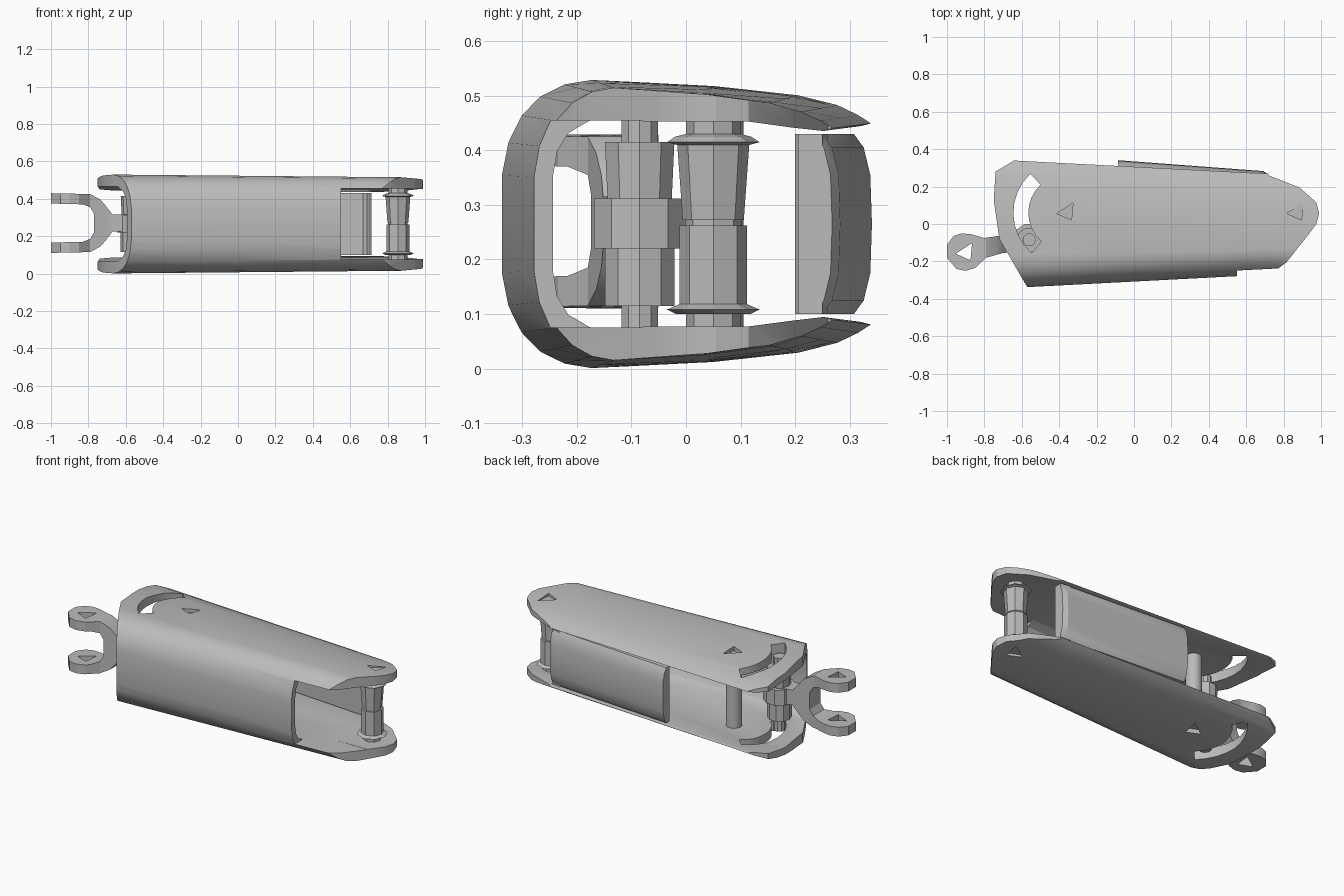
import bpy, bmesh, math

if "Cube" in bpy.data.objects:
    bpy.data.objects.remove(bpy.data.objects["Cube"])

grey = bpy.data.materials.new("steel grey")
grey.use_nodes = True
GREY = (0.5, 0.5, 0.5, 1)
grey.diffuse_color = GREY
grey.node_tree.nodes["Principled BSDF"].inputs["Base Color"].default_value = GREY

MID = 0.265  # mid height of the whole mechanism


def loft(name, rings):
    """Solid from a list of matching closed rings, capped at both ends."""
    bm = bmesh.new()
    loops = [[bm.verts.new(p) for p in ring] for ring in rings]
    n = len(loops[0])
    for a, b in zip(loops, loops[1:]):
        for i in range(n):
            j = (i + 1) % n
            bm.faces.new((a[i], a[j], b[j], b[i]))
    bm.faces.new(loops[0])
    bm.faces.new(loops[-1])
    bmesh.ops.recalc_face_normals(bm, faces=bm.faces)
    mesh = bpy.data.meshes.new(name)
    bm.to_mesh(mesh)
    bm.free()
    mesh.materials.append(grey)
    ob = bpy.data.objects.new(name, mesh)
    bpy.context.collection.objects.link(ob)
    return ob


def prism(name, plan, z0, z1):
    return loft(name, [[(x, y, z) for x, y in plan] for z in (z0, z1)])


def spool(name, centre, steps, sides):
    """Turned part: steps are (z, radius) pairs from bottom to top."""
    ring = [2 * math.pi * i / sides for i in range(sides)]
    return loft(name, [[(centre[0] + r * math.cos(a), centre[1] + r * math.sin(a), z)
                        for a in ring] for z, r in steps])


def cut(ob, tool, operation="DIFFERENCE"):
    mod = ob.modifiers.new("cut", "BOOLEAN")
    mod.object, mod.operation, mod.solver = tool, operation, "EXACT"
    bpy.context.view_layer.objects.active = ob
    bpy.ops.object.modifier_apply(modifier=mod.name)
    bpy.data.objects.remove(tool)


def triangle(x, y, r):
    return [(x + r * math.cos(a), y + r * math.sin(a)) for a in (0.9, 3.4, 5.2)]


def smooth(ob, angle):
    bpy.ops.object.select_all(action="DESELECT")
    ob.select_set(True)
    bpy.context.view_layer.objects.active = ob
    bpy.ops.object.shade_smooth_by_angle(angle=math.radians(angle))


# Housing: tapering C-shaped channel, open at the back
outer = [(.335, .185), (.31, .2), (.27, .218), (.2, .236), (.05, .253), (-.17, .265),
         (-.22, .257), (-.265, .235), (-.3, .2), (-.325, .15), (-.337, .09)]
inner = [(-.295, .09), (-.285, .14), (-.26, .175), (-.21, .2), (.15, .2), (.315, .18)]
outer += [(y, -h) for y, h in reversed(outer)]
inner = [(y, -h) for y, h in reversed(inner)] + inner
section = outer + inner


def station(x):
    t = x + .56
    return [(x, y * (1 - .155 * t), MID + h * (1 - .035 * (x + .75))) for y, h in section]


housing = loft("housing", [station(x) for x in (-.8, 0, .7, 1.05)])
plan = [(-.74, .28), (-.607, .36), (.71, .36), (.72, .26), (.885, .195), (.975, .115),
        (.99, .055), (.975, .0), (.93, -.06), (.815, -.205), (.55, -.4), (-.535, -.4),
        (-.575, -.33), (-.72, -.08), (-.75, .13)]
cut(housing, prism("plan_cutter", plan, -.2, .8), "INTERSECT")

# Window through the front wall at the narrow end
window = [(.55, -.5), (1.2, -.5), (1.2, -.08), (.55, -.08)]
cut(housing, prism("window_cutter", window, .075, .455))

# Curved slots swept around the fixed pin, through both plates
PIVOT = (-.36, .06)
sweep = [math.radians(a) for a in range(133, 236, 12)]
slot = [(PIVOT[0] + r * math.cos(a), PIVOT[1] + r * math.sin(a))
        for r, angles in ((.285, sweep), (.205, sweep[::-1])) for a in angles]
cut(housing, prism("slot_cutter", slot, -.2, .8))

# Pin dimples in the outer faces
for x in (-.36, .87):
    for z0, z1 in ((.49, .7), (-.2, .04)):
        cut(housing, prism("dimple_cutter", triangle(x, .07, .055), z0, z1))
smooth(housing, 28)

# Bowed cover plate on the back, with an inward lip at its narrow end
bow = [(0, -.165), (.018, -.14), (.03, -.09), (.033, 0), (.03, .09), (.018, .14), (0, .165),
       (-.03, .165), (-.03, -.165)]
cover = loft("back_cover", [[(x, y + d, MID + h) for d, h in bow]
                            for x, y in ((-.085, .308), (.69, .25), (.715, .235))])
smooth(cover, 25)
lip = [(.655, .26), (.715, .25), (.715, .215), (.69, .2), (.67, .215)]
prism("cover_lip", lip, .1, .43)

# Flanged roller at the narrow end
spool("front_roller", (.855, .05),
      [(.07, .05), (.1, .05), (.1, .068), (.108, .085), (.118, .062), (.262, .062), (.262, .052),
       (.272, .052), (.272, .056), (.41, .066), (.415, .085), (.425, .07), (.43, .05), (.46, .05)], 8)

# Fixed pin
smooth(spool("fixed_pin", PIVOT, [(.05, .045), (.48, .045)], 16), 40)

# Arm pivot with stepped hub
HUB = (-.56, -.085)
spool("arm_pivot", HUB,
      [(.04, .035), (.115, .035), (.115, .067), (.22, .067), (.22, .088), (.312, .088),
       (.312, .062), (.415, .067), (.415, .035), (.48, .035)], 10)

# Forked arm: side profile trimmed by its rounded plan
half = [(-.55, .045), (-.67, .045), (-.705, .09), (-.735, .125), (-.79, .155), (-1.02, .16),
        (-1.02, .105), (-.83, .1), (-.79, .085), (-.77, .05)]
side = half + [(x, -h) for x, h in reversed(half)]
arm = loft("forked_arm", [[(x, y, MID + .005 + h) for x, h in side] for y in (-.4, .1)])
arm_plan = [(-1, -.18), (-1, -.11), (-.965, -.065), (-.92, -.05), (-.87, -.055), (-.8, -.075),
            (-.7, -.06), (-.56, -.03), (-.56, -.14), (-.7, -.155), (-.79, -.18),
            (-.85, -.235), (-.9, -.25), (-.95, -.24)]
cut(arm, prism("arm_plan_cutter", arm_plan, 0, .6), "INTERSECT")
cut(arm, prism("eye_cutter", triangle(-.9, -.145, .055), 0, .6))
smooth(arm, 25)
